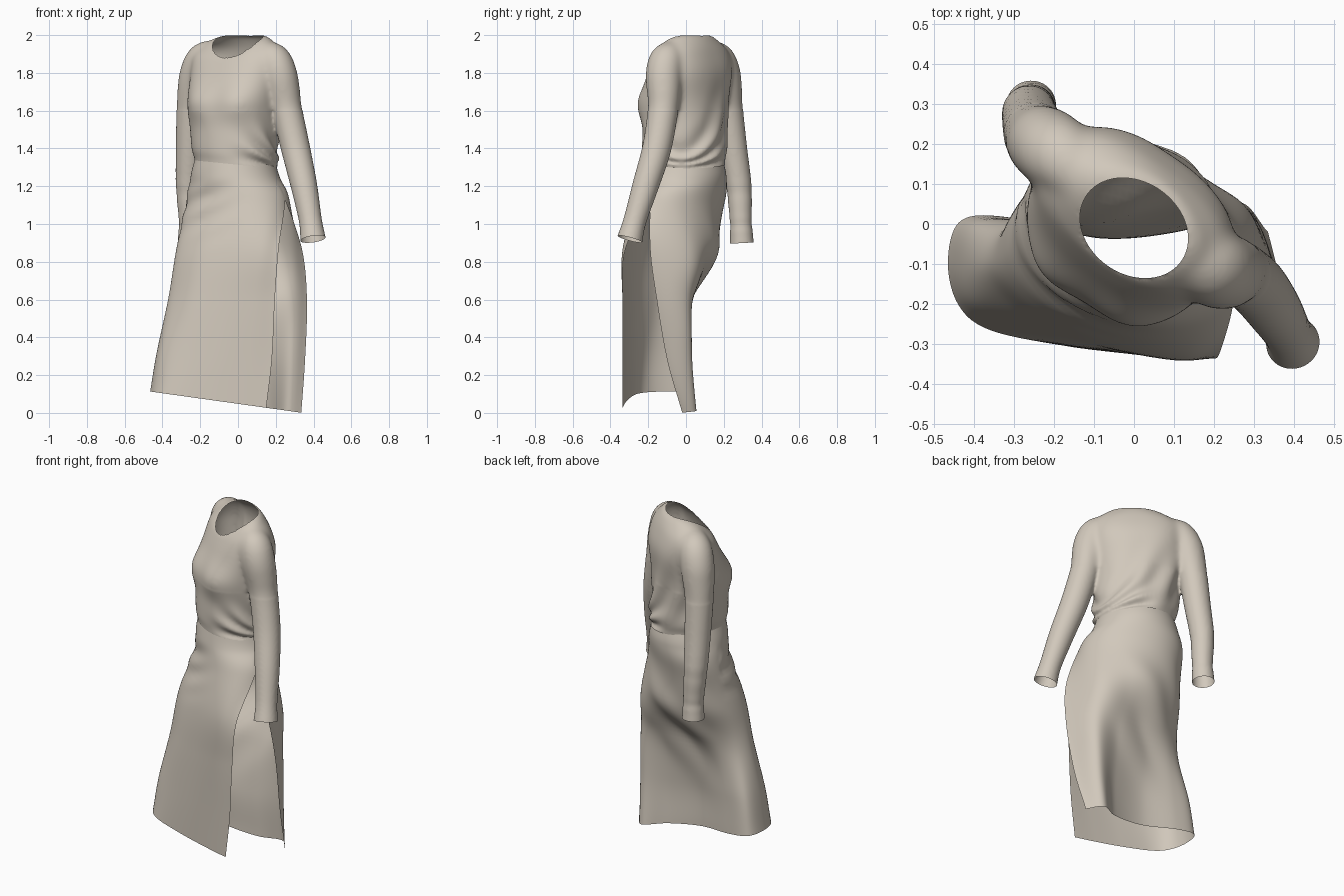
import bpy, bmesh, math
from mathutils import Vector

if "Cube" in bpy.data.objects:
    bpy.data.objects.remove(bpy.data.objects["Cube"])

COLS = 110
AXIS = math.radians(-35)  # turn of the shoulders
cloth = bpy.data.materials.new("warm beige cloth")
cloth.diffuse_color = (0.64, 0.58, 0.5, 1)
cloth.use_nodes = True
cloth.node_tree.nodes["Principled BSDF"].inputs["Base Color"].default_value = cloth.diffuse_color


def spline(pts, steps):
    """Smooth curve through pts, with steps samples per span."""
    p = [2 * pts[0] - pts[1]] + pts + [2 * pts[-1] - pts[-2]]
    out = []
    for i in range(1, len(p) - 2):
        a, b, c, d = p[i - 1:i + 3]
        for s in range(steps):
            t = s / steps
            out.append(0.5 * (2 * b + (c - a) * t + (2 * a - 5 * b + 4 * c - d) * t * t
                              + (3 * b - a - 3 * c + d) * t ** 3))
    return out + [pts[-1]]


def ring(z, cx, cy, a, b, rot, tilt=0, dip=0, slope=0, power=1):
    """Turned (super)ellipse, starting at the side slit and passing the front first."""
    r = math.radians(rot)
    out = []
    for k in range(COLS + 1):
        t = -2 * math.pi * k / COLS
        c, s = math.cos(t), math.sin(t)
        u = a * math.copysign(abs(c) ** power, c)
        v = b * math.copysign(abs(s) ** power, s)
        x = cx + u * math.cos(r) - v * math.sin(r)
        y = cy + u * math.sin(r) + v * math.cos(r)
        out.append(Vector((x, y, z + tilt * s - dip * s * s + slope * x)))
    return out


def outline(z, slope, pts):
    """Free open outline of the skirt, resampled to the shared column count."""
    v = [Vector((x, y, z + slope * x)) for x, y in pts]
    return spline(v, COLS // (len(v) - 1))


def loft(bm, rows, steps, fold=None, seam_from=0):
    columns = [spline(list(c), steps) for c in zip(*rows)]
    grid = [list(r) for r in zip(*columns)]
    for i, row in enumerate(grid):
        if i >= seam_from * steps:
            mid = (row[0] + row[-1]) / 2
            row[0], row[-1] = mid, mid.copy()
        if fold:
            c = sum(row, Vector()) / len(row)
            for p in row:
                p += Vector((p.x - c.x, p.y - c.y, 0)).normalized() * fold(p)
    vs = [[bm.verts.new(p) for p in row] for row in grid]
    for r0, r1 in zip(vs, vs[1:]):
        for k in range(len(r0) - 1):
            bm.faces.new((r0[k + 1], r0[k], r1[k], r1[k + 1]))
    bmesh.ops.remove_doubles(bm, verts=bm.verts, dist=0.0002)


def make_object(name, bm):
    me = bpy.data.meshes.new(name)
    bm.to_mesh(me)
    bm.free()
    me.materials.append(cloth)
    for f in me.polygons:
        f.use_smooth = True
    ob = bpy.data.objects.new(name, me)
    bpy.context.collection.objects.link(ob)
    return ob


def bump(v, mid, width):
    return math.exp(-((v - mid) / width) ** 2)


def ramp(v):
    return min(1, max(0, v))


def skirt_fold(p):
    # diagonal drape across the back, small gathers at the front hip
    back = 0.018 * math.sin((p.z - 1.1 * p.x) * 17) * bump(p.z, 0.62, 0.28)
    back *= ramp((p.y + 0.06) * 8) * bump(p.x, 0, 0.25)
    front = 0.008 * math.sin((p.z - 0.45 * p.x) * 50) * bump(p.x, -0.2, 0.13) * bump(p.z, 1.08, 0.12)
    return back + (front if p.y < 0.05 else 0)


def bodice_fold(p):
    # gathers fanning out from one side of the waist
    r = math.hypot(p.x - 0.26, p.z - 1.28)
    phi = math.atan2(p.z - 1.28, 0.26 - p.x)
    fan = 0.011 * math.sin(phi * 15) * bump(r, 0.15, 0.12)
    # loose cloth on the back, bust on the front
    u = p.x * math.cos(AXIS) + p.y * math.sin(AXIS)
    n = p.x * math.sin(AXIS) - p.y * math.cos(AXIS)
    loose = 0.009 * math.sin((p.x + 0.4 * p.z) * 38) * bump(p.z, 1.52, 0.16) * ramp((p.y - 0.08) * 10)
    bust = 0.03 * bump(p.z, 1.645, 0.09) * (bump(u, 0.12, 0.09) + bump(u, -0.1, 0.09)) * ramp(n * 8)
    return fan + loose + bust


# skirt, open along the side slit up to the hip
bm = bmesh.new()
loft(bm, [
    outline(0.048, -0.14, [(.15, -.335), (.0, -.325), (-.17, -.305), (-.36, -.265), (-.44, -.2), (-.465, -.09),
                           (-.43, .01), (-.3, .015), (-.08, -.035), (.13, -.01), (.26, .055), (.335, -.02)]),
    outline(0.30, -0.05, [(.18, -.335), (.05, -.33), (-.12, -.31), (-.3, -.265), (-.4, -.2), (-.43, -.1),
                          (-.4, 0), (-.28, .01), (-.08, -.03), (.12, -.015), (.28, .03), (.355, -.1)]),
    outline(0.60, 0, [(.195, -.335), (.08, -.335), (-.08, -.31), (-.24, -.26), (-.335, -.18), (-.37, -.1),
                      (-.335, -.02), (-.24, .02), (-.08, .03), (.12, .03), (.29, .02), (.365, -.155)]),
    outline(0.87, 0, [(.215, -.32), (.12, -.335), (-.02, -.31), (-.18, -.25), (-.28, -.17), (-.325, -.08),
                      (-.3, .03), (-.2, .13), (-.04, .17), (.13, .14), (.28, .03), (.338, -.19)]),
    ring(1.13, 0, -.03, .292, .212, -32),
    ring(1.25, -.012, -.01, .245, .215, -32, slope=-.05),
    ring(1.34, -.012, -.01, .215, .2, -32, slope=-.1),
], 10, skirt_fold, seam_from=4)
make_object("skirt", bm)

# bodice and sleeves: closed shapes first, fused into one cloth surface below
bm = bmesh.new()
loft(bm, [
    ring(1.25, -.012, -.01, .216, .202, -32, slope=-.1),
    ring(1.32, -.012, -.01, .222, .208, -32, slope=-.1),
    ring(1.38, -.015, -.008, .236, .216, -33, slope=-.08),
    ring(1.50, -.02, -.008, .243, .21, -34),
    ring(1.65, -.02, -.002, .255, .202, -35, power=.9),
    ring(1.80, 0, .02, .265, .178, -35, power=.82),
    ring(1.90, 0, .025, .26, .148, -35, .015, .01, power=.85),
    ring(1.955, 0, .01, .21, .13, -35, .04, .025),
    ring(1.98, 0, -.01, .144, .115, -35, .06, .04),
    ring(1.975, 0, -.01, .05, .04, -35, .02, .01),
], 10, bodice_fold)
arms = [
    [(.12, -.055, 1.9, .072), (.185, -.1, 1.868, .093), (.218, -.118, 1.79, .097), (.24, -.118, 1.7, .09),
     (.26, -.122, 1.6, .081), (.305, -.155, 1.4, .077), (.35, -.215, 1.2, .07), (.383, -.27, 1.02, .061),
     (.397, -.297, .92, .068), (.402, -.305, .88, .071)],
    [(-.12, .105, 1.905, .072), (-.18, .165, 1.87, .093), (-.215, .195, 1.79, .096), (-.232, .208, 1.7, .09),
     (-.245, .222, 1.6, .081), (-.255, .25, 1.4, .074), (-.262, .28, 1.2, .067), (-.255, .29, 1.02, .059),
     (-.257, .296, .9, .063), (-.258, .298, .86, .065)]]
for path in arms:
    samples = spline([Vector(p) for p in path], 3)
    pts = [s.to_3d() for s in samples]
    rows = []
    for i, s in enumerate(samples):
        tangent = pts[min(i + 1, len(pts) - 1)] - pts[max(i - 1, 0)]
        q = tangent.to_track_quat('Z', 'Y')
        rows.append([pts[i] + q @ Vector((math.cos(a), math.sin(a), 0)) * s.w
                     for a in [2 * math.pi * k / 40 for k in range(41)]])
    loft(bm, rows, 3)
bmesh.ops.holes_fill(bm, edges=[e for e in bm.edges if e.is_boundary], sides=0)
bmesh.ops.recalc_face_normals(bm, faces=bm.faces)
top = make_object("bodice_with_sleeves", bm)
mod = top.modifiers.new("fuse", 'REMESH')
mod.mode = 'VOXEL'
mod.voxel_size = 0.008
fused = bpy.data.meshes.new_from_object(top.evaluated_get(bpy.context.evaluated_depsgraph_get()))
top.modifiers.clear()

# soften the joins, most of all at the shoulders
bm = bmesh.new()
bm.from_mesh(fused)
for _ in range(4):
    bmesh.ops.smooth_vert(bm, verts=bm.verts, factor=0.5, use_axis_x=True, use_axis_y=True, use_axis_z=True)
shoulders = [v for v in bm.verts if v.co.z > 1.6]
for _ in range(26):
    bmesh.ops.smooth_vert(bm, verts=shoulders, factor=0.5, use_axis_x=True, use_axis_y=True, use_axis_z=True)


def trim(centre, normal, reach):
    """Cut away the cloth beyond a plane, only near the centre."""
    vs = {v for v in bm.verts if (v.co - centre).length < reach}
    fs = [f for f in bm.faces if all(v in vs for v in f.verts)]
    es = {e for f in fs for e in f.edges}
    ws = {v for f in fs for v in f.verts}
    bmesh.ops.bisect_plane(bm, geom=list(ws) + list(es) + fs, plane_co=centre, plane_no=normal, clear_outer=True)


# open cuffs and waist
for path in arms:
    a, b = Vector(path[-3][:3]), Vector(path[-2][:3])
    trim(b, b - a, 0.12)
trim(Vector((-.012, -.01, 1.315)), Vector((-.1, 0, -1)), 0.275)


# open the neckline and snap its edge to a clean oval
def oval(co):
    x, y = co.x, co.y + .01
    u = x * math.cos(AXIS) + y * math.sin(AXIS)
    v = -x * math.sin(AXIS) + y * math.cos(AXIS)
    return math.hypot(u / .144, v / .115)


hole = [f for f in bm.faces if f.calc_center_median().z > 1.8 and oval(f.calc_center_median()) < 1]
bmesh.ops.delete(bm, geom=hole, context='FACES')
for v in bm.verts:
    if v.is_boundary and v.co.z > 1.8:
        k = oval(v.co)
        v.co.x, v.co.y = v.co.x / k, (v.co.y + .01) / k - .01
for f in bm.faces:
    f.smooth = True
bm.to_mesh(top.data)
bm.free()
